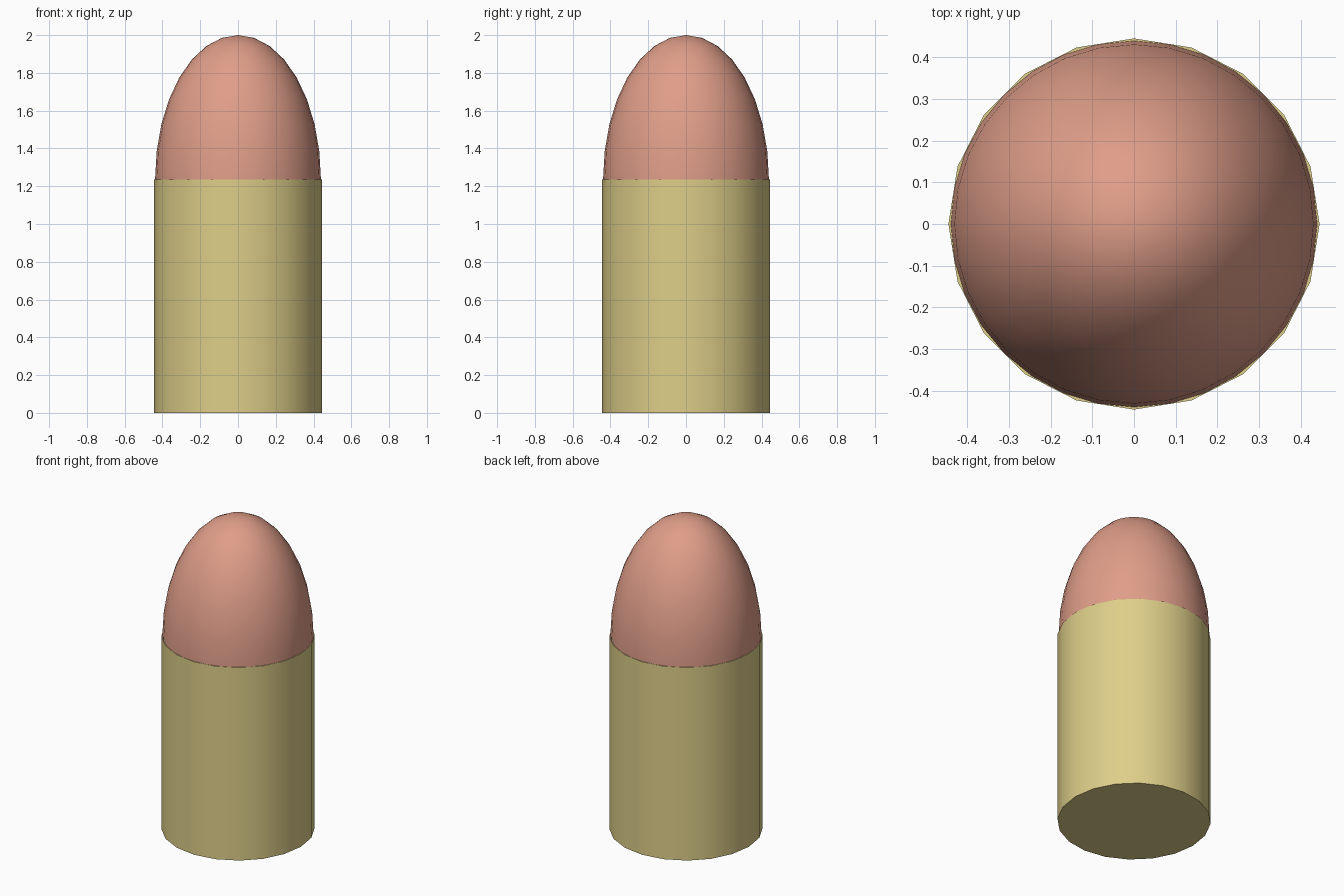
import bpy
import bmesh
from math import pi, sin, cos, radians

cube = bpy.data.objects.get("Cube")
if cube:
    bpy.data.objects.remove(cube, do_unlink=True)

RIM = 1.235      # height where the casing ends and the dome begins
HEIGHT = 2.0


def material(name, rgb):
    mat = bpy.data.materials.new(name)
    mat.use_nodes = True
    colour = (*rgb, 1.0)
    mat.diffuse_color = colour
    mat.node_tree.nodes["Principled BSDF"].inputs["Base Color"].default_value = colour
    return mat


def smooth(obj, mat):
    obj.data.materials.append(mat)
    bpy.ops.object.select_all(action="DESELECT")
    obj.select_set(True)
    bpy.context.view_layer.objects.active = obj
    bpy.ops.object.shade_smooth_by_angle(angle=radians(30))


brass = material("brass", (0.73, 0.62, 0.25))
copper = material("copper", (0.74, 0.34, 0.25))

# Casing: closed cylinder with twenty sides
bpy.ops.mesh.primitive_cylinder_add(vertices=20, radius=0.445, depth=RIM,
                                    location=(0, 0, RIM / 2))
casing = bpy.context.object
casing.name = casing.data.name = "casing"
smooth(casing, brass)

# Tip: half ellipsoid spun from a quarter profile, with a short buried skirt
RADIUS, RINGS, SEGMENTS = 0.439, 8, 32
profile = [(RADIUS, RIM - 0.02)]
for i in range(RINGS + 1):
    a = i / RINGS * pi / 2
    profile.append((RADIUS * cos(a), RIM + (HEIGHT - RIM) * sin(a)))

bm = bmesh.new()
verts = [bm.verts.new((r, 0, z)) for r, z in profile]
edges = [bm.edges.new(pair) for pair in zip(verts, verts[1:])]
bmesh.ops.spin(bm, geom=verts + edges, cent=(0, 0, 0), axis=(0, 0, 1),
               angle=2 * pi, steps=SEGMENTS, use_merge=True)
bmesh.ops.remove_doubles(bm, verts=bm.verts[:], dist=0.0005)
bmesh.ops.holes_fill(bm, edges=[e for e in bm.edges if e.is_boundary], sides=0)
bmesh.ops.recalc_face_normals(bm, faces=bm.faces[:])
mesh = bpy.data.meshes.new("tip")
bm.to_mesh(mesh)
bm.free()
tip = bpy.data.objects.new("tip", mesh)
bpy.context.collection.objects.link(tip)
smooth(tip, copper)
